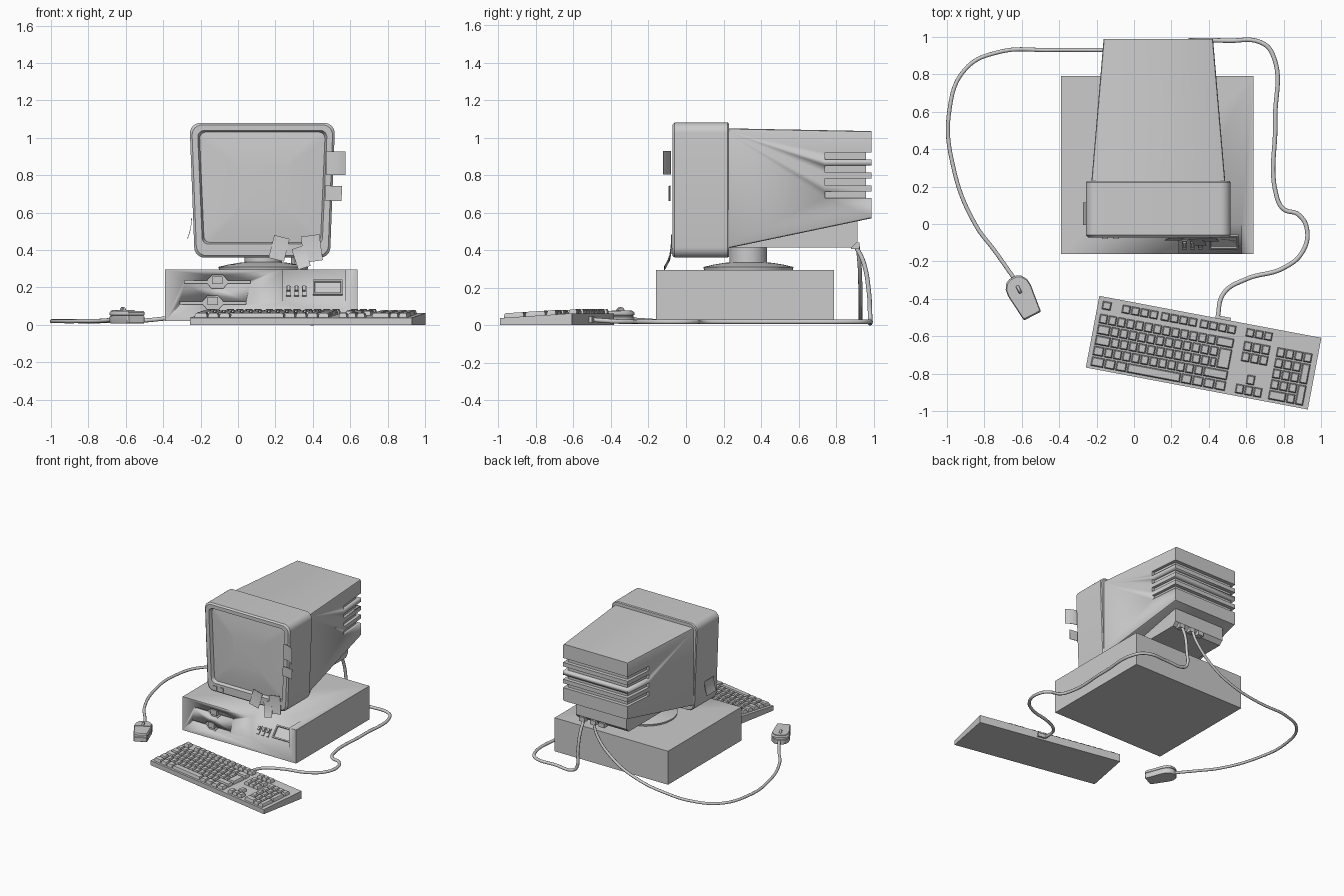
import bpy, bmesh
from math import sin, cos, pi, radians
from mathutils import Matrix, Vector

if "Cube" in bpy.data.objects:
    bpy.data.objects.remove(bpy.data.objects["Cube"])

CX = 0.13  # monitor centre line


def loft(bm, rings, M=Matrix()):
    """Skin equal-length rings of points and cap both ends."""
    vs = [[bm.verts.new(M @ Vector(p)) for p in r] for r in rings]
    n = len(vs[0])
    for a, b in zip(vs, vs[1:]):
        for i in range(n):
            j = (i + 1) % n
            bm.faces.new((a[i], a[j], b[j], b[i]))
    bm.faces.new(vs[0])
    bm.faces.new(vs[-1])


def finish(name, bm, angle=32):
    bmesh.ops.recalc_face_normals(bm, faces=bm.faces)
    me = bpy.data.meshes.new(name)
    bm.to_mesh(me)
    bm.free()
    me.shade_smooth()
    me.set_sharp_from_angle(angle=radians(angle))
    ob = bpy.data.objects.new(name, me)
    bpy.context.collection.objects.link(ob)
    return ob


def solid(name, rings, M=Matrix()):
    bm = bmesh.new()
    loft(bm, rings, M)
    return finish(name, bm)


def box_rings(x0, x1, y0, y1, z0, z1):
    return [[(x0, y0, z), (x1, y0, z), (x1, y1, z), (x0, y1, z)] for z in (z0, z1)]


def prism_x(x0, x1, prof):
    return [[(x, y, z) for y, z in prof] for x in (x0, x1)]


def rounded(y, top, bot, z0, z1, r, s=1.0, n=6):
    """Rounded trapezoid in the XZ plane, scaled about its centre."""
    zc, pts = (z0 + z1) / 2, []
    for k, (sx, sz) in enumerate([(1, 1), (-1, 1), (-1, -1), (1, -1)]):
        h, z = (top, z1) if sz > 0 else (bot, z0)
        for i in range(n + 1):
            a = (k + i / n) * pi / 2
            x = sx * (h - r) + r * cos(a)
            zz = z - sz * r + r * sin(a)
            pts.append((CX + x * s, y, zc + (zz - zc) * s))
    return pts


def circle(r, z, n=40):
    return [(r * cos(2 * pi * i / n), r * sin(2 * pi * i / n), z) for i in range(n)]


def cut(ob, bm):
    cutter = finish("cutter", bm)
    cutter.hide_render = True
    m = ob.modifiers.new("cut", "BOOLEAN")
    m.operation, m.solver, m.object = "DIFFERENCE", "EXACT", cutter
    bpy.context.view_layer.objects.active = ob
    bpy.ops.object.modifier_apply(modifier=m.name)
    bpy.data.objects.remove(cutter)


def note(name, M, w, h, curl):
    """Thin paper note hanging down local -z and curling toward -y."""
    n = 6
    prof = [(-curl * (i / n) ** 2, -h * i / n) for i in range(n + 1)]
    prof += [(y + 0.003, z) for y, z in reversed(prof)]
    solid(name, prism_x(-w / 2, w / 2, prof), M)


def cable(name, pts, r=0.012):
    cu = bpy.data.curves.new(name, "CURVE")
    cu.dimensions, cu.bevel_depth, cu.bevel_resolution = "3D", r, 3
    cu.use_fill_caps = True
    sp = cu.splines.new("BEZIER")
    sp.bezier_points.add(len(pts) - 1)
    for b, p in zip(sp.bezier_points, pts):
        b.co, b.handle_left_type, b.handle_right_type = p, "AUTO", "AUTO"
    ob = bpy.data.objects.new(name, cu)
    bpy.context.collection.objects.link(ob)
    bpy.ops.object.select_all(action="DESELECT")
    ob.select_set(True)
    bpy.context.view_layer.objects.active = ob
    bpy.ops.object.convert(target="MESH")


# Computer case with drive slots and a sloped control recess
case = solid("case", box_rings(-0.39, 0.64, -0.16, 0.79, 0.02, 0.295))
bm = bmesh.new()
half = [(-0.176, -0.008), (-0.055, -0.008), (-0.03, -0.036), (0.03, -0.036), (0.055, -0.008), (0.176, -0.008)]
outline = half + [(-x, -z) for x, z in half]
drives = [(-0.11, 0.23), (-0.134, 0.118)]
for dx, dz in drives:
    loft(bm, [[(dx + x, y, dz + z) for x, z in outline] for y in (-0.2, -0.135)])
loft(bm, prism_x(0.24, 0.575, [(-0.2, 0.076), (0.04, 0.339), (-0.2, 0.339)]))
cut(case, bm)
for i, (dx, dz) in enumerate(drives):
    solid(f"drive_lever_{i}", box_rings(dx - 0.028, dx + 0.028, -0.16, -0.13, dz - 0.012, dz + 0.03))

# Control panel on the slope: three switches and a framed plate
def on_slope(x, z):
    y = -0.16 + (z - 0.12) * 0.914
    return Matrix.Translation((x, y, z)) @ Matrix.Rotation(radians(-42.4), 4, "X")

for i, x in enumerate((0.27, 0.312, 0.354)):
    M = on_slope(x, 0.177)
    solid(f"switch_frame_{i}", box_rings(-0.013, 0.013, -0.008, 0.01, -0.034, 0.034), M)
    solid(f"switch_{i}", box_rings(-0.008, 0.008, -0.02, 0.0, -0.004, 0.026), M)
frame = [(0.01, 0), (-0.012, 0), (-0.012, 0.01), (-0.002, 0.012)]
solid("panel_plate", [[(sx * (0.08 - d), y, sz * (0.052 - d)) for sx, sz in
      ((1, 1), (-1, 1), (-1, -1), (1, -1))] for y, d in frame], on_slope(0.48, 0.195))

# Swivel stand
solid("swivel_stand", [circle(r, z) for r, z in
      [(0.235, 0.29), (0.24, 0.31), (0.19, 0.322), (0.13, 0.332), (0.1, 0.335), (0.1, 0.44)]],
      Matrix.Translation((0.135, 0.333, 0)))

# Monitor front shell with recessed, slightly domed screen
outer, scr = (0.387, 0.364, 0.36, 1.08, 0.055), (0.345, 0.322, 0.432, 1.04, 0.035)
solid("monitor_bezel",
      [rounded(0.23, *outer, s=0.985), rounded(0.222, *outer), rounded(-0.06, *outer),
       rounded(-0.072, *outer, s=0.97), rounded(-0.072, *scr), rounded(-0.045, *scr, s=0.97),
       rounded(-0.055, *scr, s=0.7), rounded(-0.06, *scr, s=0.4)])
for i, x in enumerate((-0.155, -0.095)):
    solid(f"monitor_button_{i}", box_rings(x - 0.016, x + 0.016, -0.08, -0.06, 0.38, 0.412))

# Tapered rear housing with wrap-around vents
housing = solid("monitor_housing", [rounded(0.2, 0.36, 0.36, 0.405, 1.05, 0.012, n=2),
                                    rounded(0.99, 0.2925, 0.2925, 0.57, 1.035, 0.012, n=2)])
bm = bmesh.new()
u = [(-0.5, 0.74), (-0.29, 0.74), (-0.27, 0.96), (0.27, 0.96), (0.29, 0.74), (0.5, 0.74), (0.5, 1.1), (-0.5, 1.1)]
for k in range(4):
    z = 0.677 + 0.069 * k
    loft(bm, [[(CX + x, y, zz) for x, y in u] for zz in (z, z + 0.036)])
cut(housing, bm)

# Lower connector bay and its plugs
solid("connector_bay", prism_x(CX - 0.23, CX + 0.23,
      [(0.2, 0.415), (0.885, 0.415), (0.915, 0.445), (0.915, 0.58), (0.2, 0.45)]))
for i, x in enumerate((0.12, 0.2, 0.3)):
    solid(f"plug_{i}", box_rings(x - 0.025, x + 0.025, 0.88, 0.925, 0.405, 0.44))

# Paper notes stuck on the monitor
T, R = Matrix.Translation, Matrix.Rotation
for i, (x, z, rot, w, h, c) in enumerate([
        (0.235, 0.47, 14, 0.085, 0.125, 0.012), (0.385, 0.478, -8, 0.1, 0.14, 0.015),
        (0.32, 0.415, -18, 0.07, 0.115, 0.035), (0.47, 0.865, -90, 0.125, 0.105, 0.04),
        (0.465, 0.705, -88, 0.08, 0.09, 0.008)]):
    note(f"paper_note_{i}", T((x, -0.077 - 0.002 * i, z)) @ R(radians(rot), 4, "Y"), w, h, c)
note("side_note", T((-0.25, 0.055, 0.57)) @ R(radians(-90), 4, "Z"), 0.12, 0.11, 0.022)

# Keyboard body and keys
KM = T((0.372, -0.688, 0)) @ R(radians(-10.7), 4, "Z")
solid("keyboard_body", prism_x(-0.604, 0.604, [(-0.195, 0), (0.195, 0), (0.195, 0.063), (-0.195, 0.038)]), KM)
bm = bmesh.new()
P = 0.049


def key(u0, u1, v, d=0.056):
    """Key from u0 to u1 along the width, v = centre measured from the back edge."""
    rings = []
    for inset, h in ((0.003, -0.003), (0.004, 0.012), (0.009, 0.024)):
        ring = []
        for x, y in ((u0 + inset, -d / 2 + inset), (u1 - inset, -d / 2 + inset),
                     (u1 - inset, d / 2 - inset), (u0 + inset, d / 2 - inset)):
            w = 0.195 - v + y
            ring.append((x - 0.604, w, 0.038 + 0.025 * (w + 0.195) / 0.39 + h))
        rings.append(ring)
    loft(bm, rings, KM)


rows = [0.118 + 0.058 * i for i in range(5)]
key(0.022, 0.022 + P * 1.1, 0.045, 0.05)
for g in range(3):                                   # function keys
    for k in range(4):
        u0 = 0.13 + g * 0.212 + k * 0.05
        key(u0, u0 + 0.05, 0.045, 0.05)
for k in range(3):                                   # navigation and arrows
    u0 = 0.805 + k * P
    key(u0, u0 + P, 0.045, 0.05)
    for r in (0, 1, 4):
        key(u0, u0 + P, rows[r])
key(0.805 + P, 0.805 + 2 * P, rows[3])
widths = [[1] * 13 + [2], [1.5] + [1] * 12, [1.75] + [1] * 11 + [0.75],
          [1.25] + [1] * 11 + [2.75], [1.5, 1.25, 1.25, 6, 1.25, 1.25, 1.25, 1.25]]
for ws, v in zip(widths, rows):                      # main block
    u0 = 0.02
    for w in ws:
        key(u0, u0 + w * P, v)
        u0 += w * P
key(0.02 + 13.5 * P, 0.02 + 15 * P, (rows[1] + rows[2]) / 2, 0.114)
for r, v in enumerate(rows):                         # number pad
    for k in range(3):
        if (r, k) != (4, 1):
            key(0.985 + k * P, 0.985 + (k + (2 if (r, k) == (4, 0) else 1)) * P, v)
key(0.985 + 3 * P, 0.985 + 4 * P, rows[0])
for a in (1, 3):
    key(0.985 + 3 * P, 0.985 + 4 * P, (rows[a] + rows[a + 1]) / 2, 0.114)
finish("keyboard_keys", bm)
solid("keyboard_plug", box_rings(0.04, 0.11, 0.19, 0.21, 0.015, 0.045), KM)

# Mouse with split shell, buttons and wheel
MM = T((-0.595, -0.39, 0)) @ R(radians(27), 4, "Z")
side = [(0.046, -0.115), (0.052, -0.108), (0.068, 0.04), (0.064, 0.075), (0.045, 0.105), (0.02, 0.118)]
shape = side + [(-x, y) for x, y in reversed(side)]
solid("mouse_body", [[(x * s, y * s, z) for x, y in shape] for s, z in
      [(0.96, 0.008), (1, 0.015), (1, 0.044), (0.95, 0.046), (0.95, 0.051), (1, 0.053), (1, 0.066), (0.93, 0.075)]], MM)
for i, s in enumerate((-1, 1)):
    a = [(s * 0.004, 0.02), (s * 0.058, 0.02), (s * 0.056, 0.07), (s * 0.036, 0.097), (s * 0.004, 0.104)]
    solid(f"mouse_button_{i}", [[(x, y, z) for x, y in a] for z in (0.07, 0.079)], MM)
solid("mouse_wheel", [circle(r, z, 20) for r, z in [(0.02, -0.009), (0.023, -0.006), (0.023, 0.006), (0.02, 0.009)]],
      MM @ T((0, 0.045, 0.073)) @ R(pi / 2, 4, "Y"))

# Cables
cable("mouse_cable", [(0.2, 0.915, 0.43), (0.16, 0.925, 0.33), (0.0, 0.93, 0.17), (-0.2, 0.93, 0.075),
      (-0.45, 0.93, 0.028), (-0.72, 0.92, 0.02), (-0.9, 0.83, 0.02), (-0.988, 0.6, 0.02), (-0.965, 0.3, 0.02),
      (-0.85, 0.0, 0.02), (-0.74, -0.15, 0.022), (-0.645, -0.285, 0.03)], 0.011)
cable("keyboard_cable", [(0.29, 0.9, 0.43), (0.295, 0.945, 0.34), (0.3, 0.975, 0.18), (0.305, 0.982, 0.05),
      (0.34, 0.983, 0.02), (0.5, 0.98, 0.018), (0.68, 0.97, 0.018), (0.74, 0.91, 0.018), (0.755, 0.55, 0.018),
      (0.762, 0.15, 0.018), (0.8, 0.08, 0.018), (0.88, 0.05, 0.018), (0.925, -0.03, 0.018), (0.9, -0.15, 0.018),
      (0.8, -0.235, 0.018), (0.6, -0.295, 0.018), (0.48, -0.37, 0.02), (0.445, -0.51, 0.03)])
